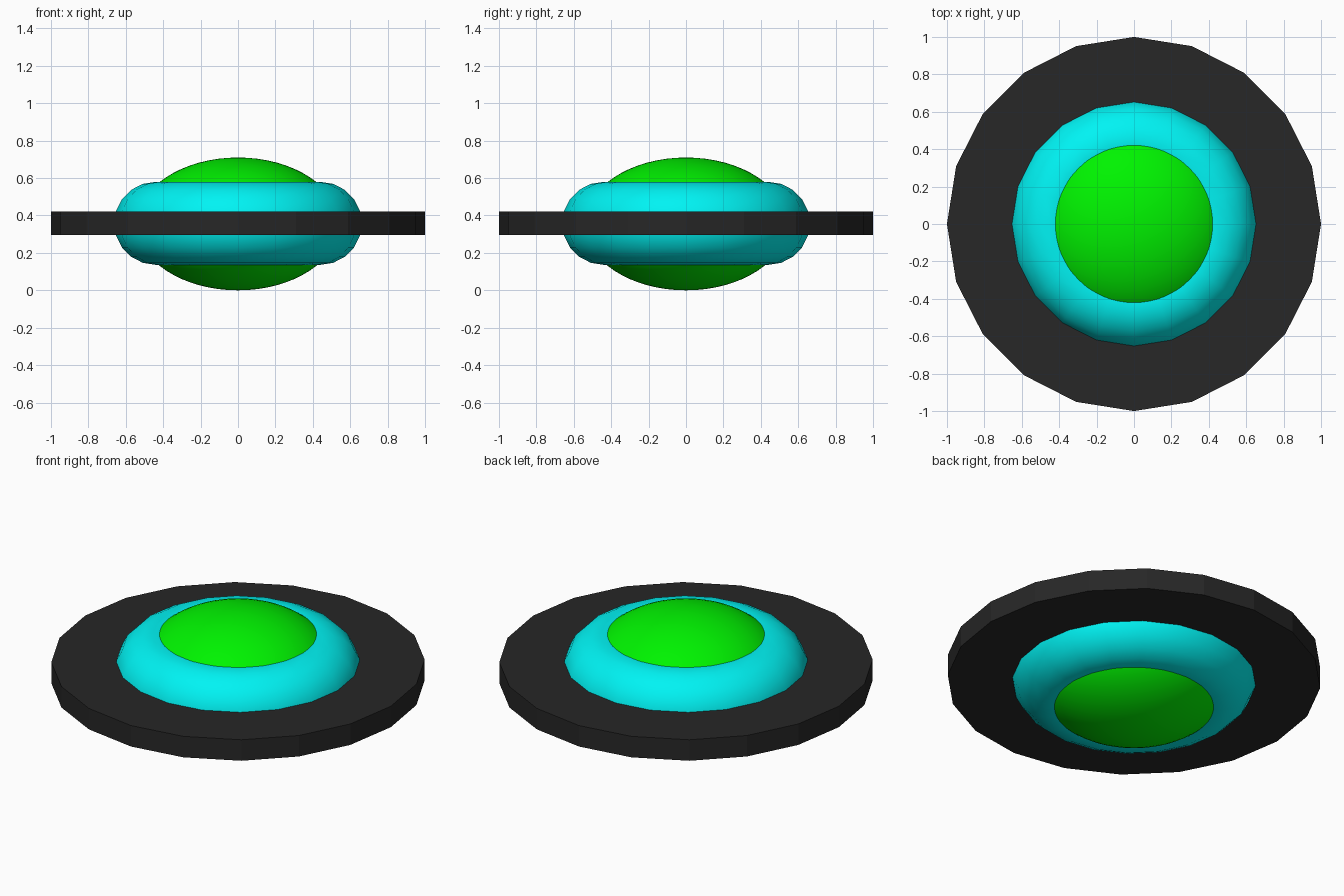
import bpy

if "Cube" in bpy.data.objects:
    bpy.data.objects.remove(bpy.data.objects["Cube"])

MID = 0.355   # height of the shared centre plane


def finish(name, color, smooth=True):
    ob = bpy.context.object
    ob.name = name
    mat = bpy.data.materials.new(name + "_color")
    mat.diffuse_color = (*color, 1)
    mat.use_nodes = True
    mat.node_tree.nodes["Principled BSDF"].inputs["Base Color"].default_value = mat.diffuse_color
    ob.data.materials.append(mat)
    if smooth:
        bpy.ops.object.shade_smooth()
    return ob


# Flat 20-sided outer disc
bpy.ops.mesh.primitive_cylinder_add(vertices=20, radius=1, depth=0.124,
                                    location=(0, 0, MID + 0.003), rotation=(0, 0, 0))
finish("outer_disc", (0.02, 0.02, 0.02), smooth=False)

# Rounded ring bulging through the disc
bpy.ops.mesh.primitive_torus_add(major_segments=20, minor_segments=20,
                                 major_radius=0.44, minor_radius=0.222,
                                 location=(0, 0, MID + 0.003))
finish("ring", (0.0, 0.9, 0.9))

# Flattened ball in the centre
bpy.ops.mesh.primitive_uv_sphere_add(segments=64, ring_count=32, radius=1,
                                     location=(0, 0, MID))
ball = finish("center_ball", (0.0, 0.9, 0.0))
ball.scale = (0.54, 0.54, 0.355)
